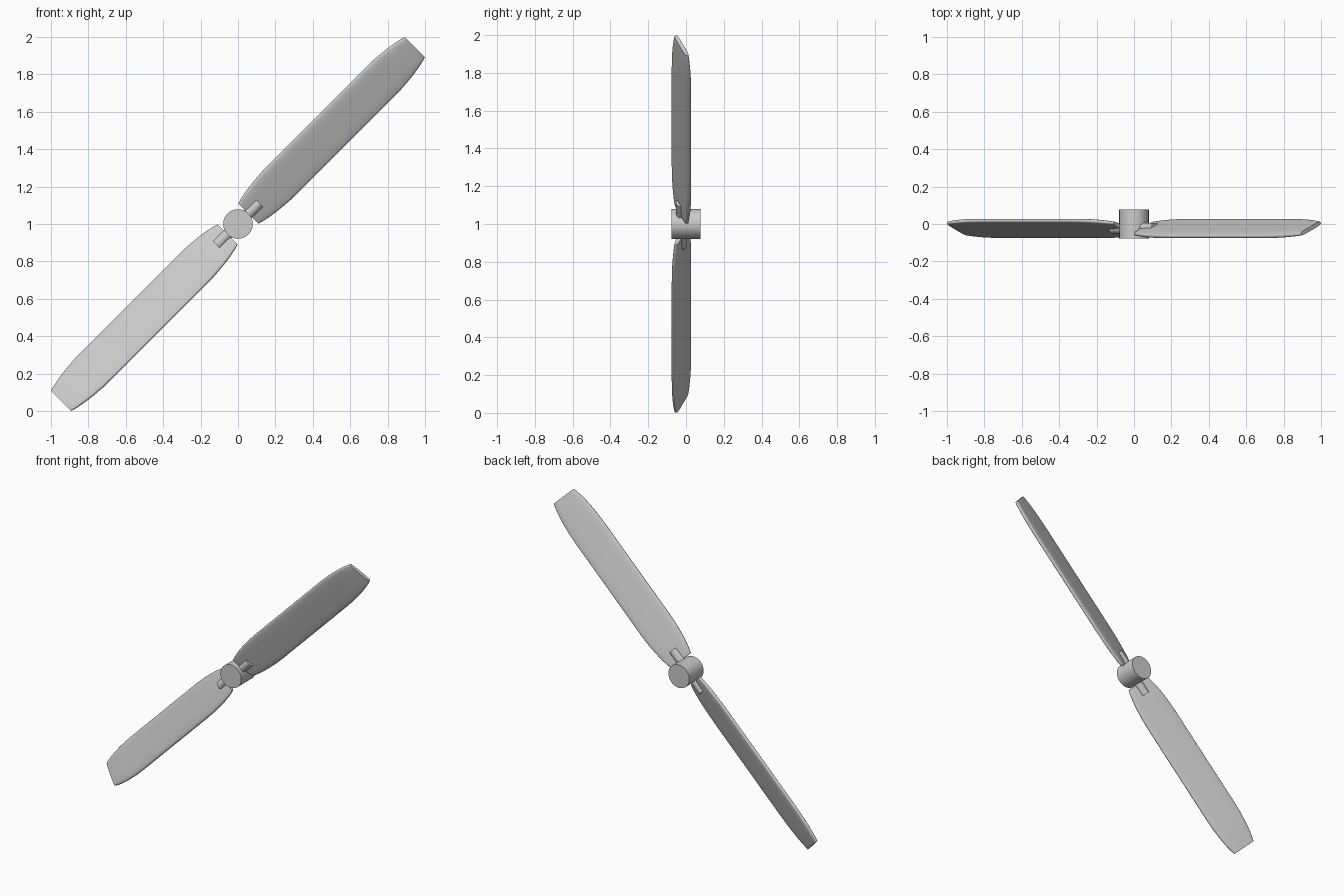
import bpy, bmesh
from math import radians, cos, sin, pi
from mathutils import Matrix, Vector

if "Cube" in bpy.data.objects:
    bpy.data.objects.remove(bpy.data.objects["Cube"])

CENTRE = Vector((0, 0, 1))
PITCH = radians(22.6)
BLADE_Y = -0.024


def finish(name, bm, matrix):
    bm.transform(matrix)
    bmesh.ops.recalc_face_normals(bm, faces=bm.faces[:])
    mesh = bpy.data.meshes.new(name)
    bm.to_mesh(mesh)
    bm.free()
    ob = bpy.data.objects.new(name, mesh)
    bpy.context.collection.objects.link(ob)
    bpy.ops.object.select_all(action='DESELECT')
    bpy.context.view_layer.objects.active = ob
    ob.select_set(True)
    bpy.ops.object.shade_smooth_by_angle(angle=radians(40))
    return ob


def cylinder(name, radius, depth, matrix):
    bm = bmesh.new()
    bmesh.ops.create_cone(bm, cap_ends=True, segments=48, radius1=radius,
                          radius2=radius, depth=depth)
    return finish(name, bm, matrix)


def blade(name, matrix):
    # half-outline: (distance from hub, half chord, half thickness)
    half = [(0, .081, .011), (.025, .089, .0125), (.06, .097, .0135),
            (.10, .104, .0145), (.15, .110, .015), (.21, .115, .015),
            (.29, .117, .015)]
    root, tip = 0.079, 1.337
    stations = [(root + s, c, t) for s, c, t in half]
    stations += [(tip - s, c, t) for s, c, t in reversed(half)]
    bm = bmesh.new()
    rings = []
    n = 40
    for s, c, t in stations:
        ring = []
        for i in range(n):
            a = 2 * pi * i / n
            x, y = cos(a), sin(a)
            # flattened oval section
            px = c * abs(x) ** 0.5 * (1 if x >= 0 else -1)
            py = t * abs(y) ** 0.5 * (1 if y >= 0 else -1)
            ring.append(bm.verts.new((px, py, s)))
        rings.append(ring)
    for a, b in zip(rings, rings[1:]):
        for i in range(n):
            j = (i + 1) % n
            bm.faces.new((a[i], a[j], b[j], b[i]))
    bm.faces.new(rings[0])
    bm.faces.new(rings[-1])
    return finish(name, bm, matrix @ Matrix.Rotation(PITCH, 4, 'Z'))


# central hub, axis front to back
cylinder("hub", 0.079, 0.156,
         Matrix.Translation(CENTRE) @ Matrix.Rotation(radians(90), 4, 'X'))

# two opposite pitched blades with their root pins
for side, angle in (("upper", 45), ("lower", 225)):
    m = (Matrix.Translation(CENTRE + Vector((0, BLADE_Y, 0)))
         @ Matrix.Rotation(radians(angle), 4, 'Y'))
    blade(side + "_blade", m)
    cylinder(side + "_blade_pin", 0.03, 0.16,
             m @ Matrix.Translation((0, 0, 0.08)))
